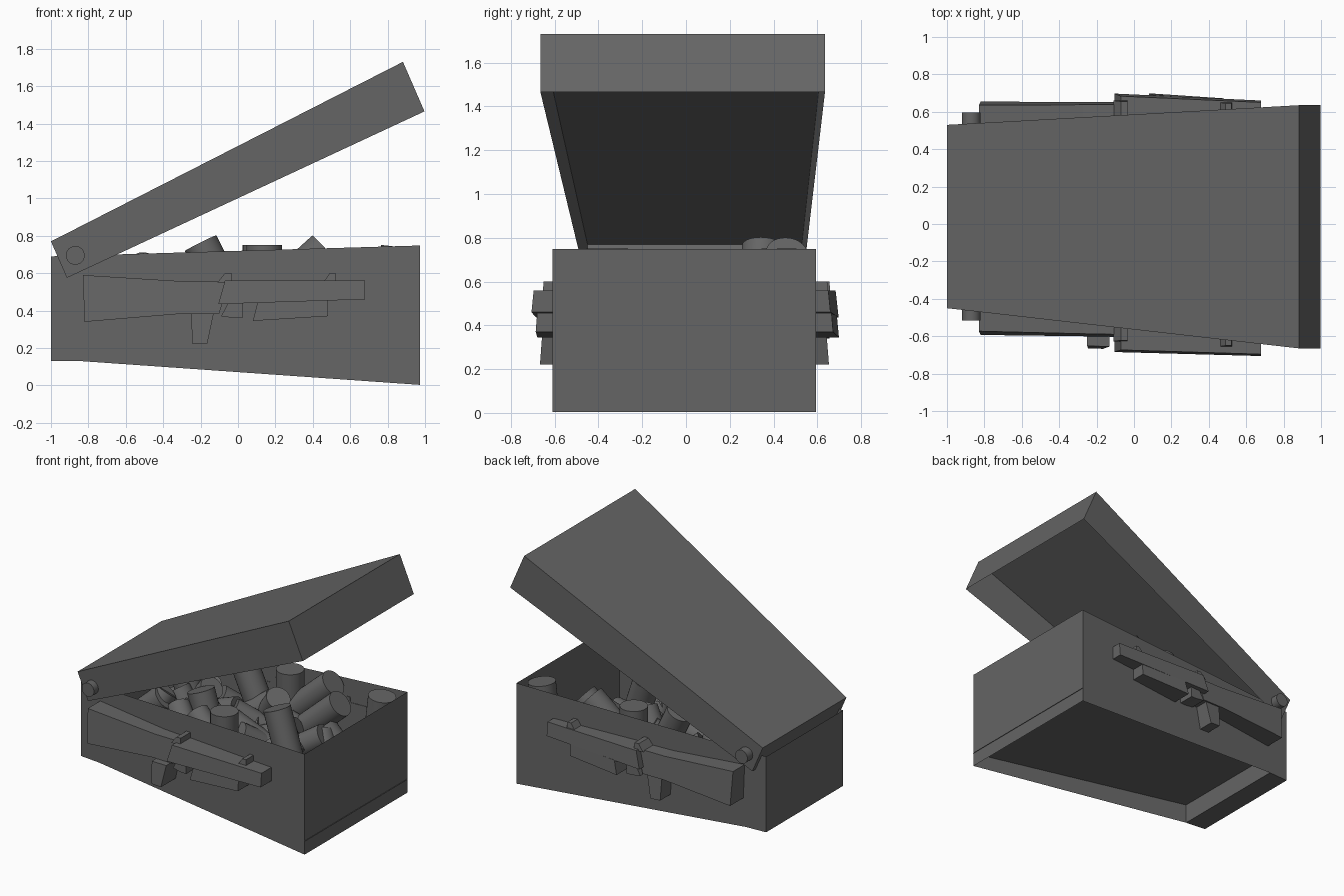
import bpy, bmesh, math, random
from mathutils import Vector

if "Cube" in bpy.data.objects:
    bpy.data.objects.remove(bpy.data.objects["Cube"])

grey = bpy.data.materials.new("dark grey")
grey.use_nodes = True
colour = (0.13, 0.13, 0.13, 1)
grey.diffuse_color = colour
grey.node_tree.nodes["Principled BSDF"].inputs["Base Color"].default_value = colour


def finish(name, bm):
    bmesh.ops.remove_doubles(bm, verts=bm.verts, dist=0.0005)
    bmesh.ops.recalc_face_normals(bm, faces=bm.faces)
    mesh = bpy.data.meshes.new(name)
    bm.to_mesh(mesh)
    bm.free()
    mesh.materials.append(grey)
    obj = bpy.data.objects.new(name, mesh)
    bpy.context.collection.objects.link(obj)
    return obj


def face(bm, points):
    return bm.faces.new([bm.verts.new(p) for p in points])


def wall_y(x, side):
    """Sideways position of the tapering crate walls."""
    t = (x + 1) / 1.975
    return 0.49 + 0.105 * t if side > 0 else -0.41 - 0.2 * t


def strip(bm, path, edge):
    """Panels spanning between both sides along an x-z path."""
    for (xa, za), (xb, zb) in zip(path, path[1:]):
        face(bm, [(xa, edge(xa, -1), za), (xb, edge(xb, -1), zb),
                  (xb, edge(xb, 1), zb), (xa, edge(xa, 1), za)])


def tube(name, a, b, radius, sides=32):
    a, b = Vector(a), Vector(b)
    bm = bmesh.new()
    bmesh.ops.create_cone(bm, cap_ends=True, segments=sides, radius1=radius,
                          radius2=radius, depth=(b - a).length)
    turn = (b - a).to_track_quat('Z', 'Y').to_matrix()
    for v in bm.verts:
        v.co = turn @ v.co + (a + b) / 2
    obj = finish(name, bm)
    bpy.ops.object.select_all(action='DESELECT')
    obj.select_set(True)
    bpy.context.view_layer.objects.active = obj
    bpy.ops.object.shade_smooth_by_angle(angle=math.radians(40))


# Crate: thin walls and a flat foot at the narrow end
bm = bmesh.new()
side_profile = [(-1, 0.13), (-0.84, 0.13), (0.973, 0.003), (0.973, 0.748), (-1, 0.69)]
for side in (-1, 1):
    face(bm, [(x, wall_y(x, side), z) for x, z in side_profile])
strip(bm, [(-1, 0.69), (-1, 0.13), (-0.84, 0.13), (-0.84, 0.275)], wall_y)
strip(bm, [(0.973, 0.003), (0.973, 0.748)], wall_y)
finish("crate", bm)

# Raised sloping floor, just reaching through the wide end
bm = bmesh.new()
strip(bm, [(-0.84, 0.275), (0.978, 0.105)], wall_y)
finish("crate_floor", bm)

# Open lid: hollow underneath, each bottom edge as wide as its top edge
bm = bmesh.new()
lid_profile = [(-0.915, 0.575), (-1, 0.77), (0.882, 1.73), (0.997, 1.465)]


def lid_edge(x, side):
    if x < 0:
        return 0.53 if side > 0 else -0.45
    return 0.635 if side > 0 else -0.665


for side in (-1, 1):
    face(bm, [(x, lid_edge(x, side), z) for x, z in lid_profile])
strip(bm, lid_profile, lid_edge)
finish("lid", bm)

# Hinge pin
tube("hinge_pin", (-0.87, -0.515, 0.695), (-0.87, 0.595, 0.695), 0.05)


# Rifle shapes fixed to both sides
def rifle_part(name, side, profile, near, far, lean):
    """Prism from the wall outward; near and far are outer offsets at its two ends."""
    bm = bmesh.new()
    xs = [p[0] for p in profile]
    top = max(p[1] for p in profile)
    inner, outer = [], []
    for x, z in profile:
        t = (x - min(xs)) / (max(xs) - min(xs))
        y = near + (far - near) * t + lean * (top - z)
        inner.append((x, wall_y(x, side) - side * 0.004, z))
        outer.append((x, side * y, z))
    face(bm, inner)
    face(bm, outer)
    for i in range(len(profile)):
        j = (i + 1) % len(profile)
        face(bm, [inner[i], inner[j], outer[j], outer[i]])
    finish(name, bm)


# name, x-z outline, outer y at each end for the front side, then the back side
parts = [
    ("stock", [(-0.82, 0.34), (-0.83, 0.59), (-0.27, 0.555), (-0.05, 0.555),
               (-0.1, 0.385), (-0.28, 0.385)], (0.573, 0.588), (0.635, 0.635), 0.08),
    ("grip", [(-0.25, 0.385), (-0.13, 0.385), (-0.165, 0.22), (-0.245, 0.225)],
     (0.652, 0.655), (0.64, 0.64), 0.08),
    ("barrel", [(-0.105, 0.435), (-0.07, 0.56), (0.68, 0.56), (0.68, 0.46)],
     (0.672, 0.696), (0.685, 0.65), 0.1),
    ("fore_grip", [(0.08, 0.345), (0.105, 0.445), (0.48, 0.455), (0.48, 0.37)],
     (0.67, 0.68), (0.69, 0.665), 0.08),
    ("trigger_guard", [(-0.09, 0.37), (-0.05, 0.445), (0.025, 0.445), (0.025, 0.36),
                       (-0.02, 0.36)], (0.63, 0.64), (0.66, 0.66), 0.05),
    ("rear_sight", [(-0.11, 0.55), (-0.07, 0.6), (-0.035, 0.6), (-0.035, 0.55)],
     (0.622, 0.622), (0.655, 0.655), 0.1),
    ("front_sight", [(0.455, 0.55), (0.49, 0.6), (0.52, 0.6), (0.525, 0.55)],
     (0.65, 0.65), (0.645, 0.645), 0.1),
]
for part, outline, front, back, lean in parts:
    rifle_part("front_rifle_" + part, -1, outline, *front, lean)
    rifle_part("back_rifle_" + part, 1, outline, *back, lean)

# Cans at the top of the pile: top centre and axis downward
leaning, tipped, upright = (0.35, -0.05, -1), (-1, -0.1, -0.9), (0, 0, -1)
top_cans = [
    ((0.14, -0.36, 0.75), upright), ((0.12, 0.44, 0.75), upright),
    ((0.46, 0.46, 0.73), tipped), ((0.60, 0.34, 0.66), tipped),
    ((0.34, -0.03, 0.70), leaning), ((-0.20, 0.35, 0.76), (0.5, -0.05, -1)),
    ((-0.27, -0.05, 0.68), leaning), ((0.86, 0.46, 0.74), (-0.12, 0, -1)),
    ((-0.5, 0.1, 0.66), leaning), ((-0.45, -0.2, 0.64), tipped),
]
for i, (top, axis) in enumerate(top_cans):
    end = Vector(top) + Vector(axis).normalized() * 0.39
    tube(f"top_can_{i + 1}", top, end, 0.095)

# Loose cans heaped below, resting above the sloping floor
random.seed(4)
for i in range(36):
    x = -0.55 + 1.2 * ((i % 9) + random.random() * 0.6) / 8.6
    y = -0.22 + 0.17 * (i // 9) + random.uniform(-0.04, 0.04)
    axis = Vector((random.uniform(-1, 1), random.uniform(-0.5, 0.5),
                   random.uniform(-0.6, 0.6))).normalized() * 0.17
    floor = 0.2 - 0.095 * x
    centre = Vector((x, y, floor + 0.1 + abs(axis.z) + random.uniform(0, 0.1)))
    tube(f"loose_can_{i + 1}", centre - axis, centre + axis, 0.085, 24)
